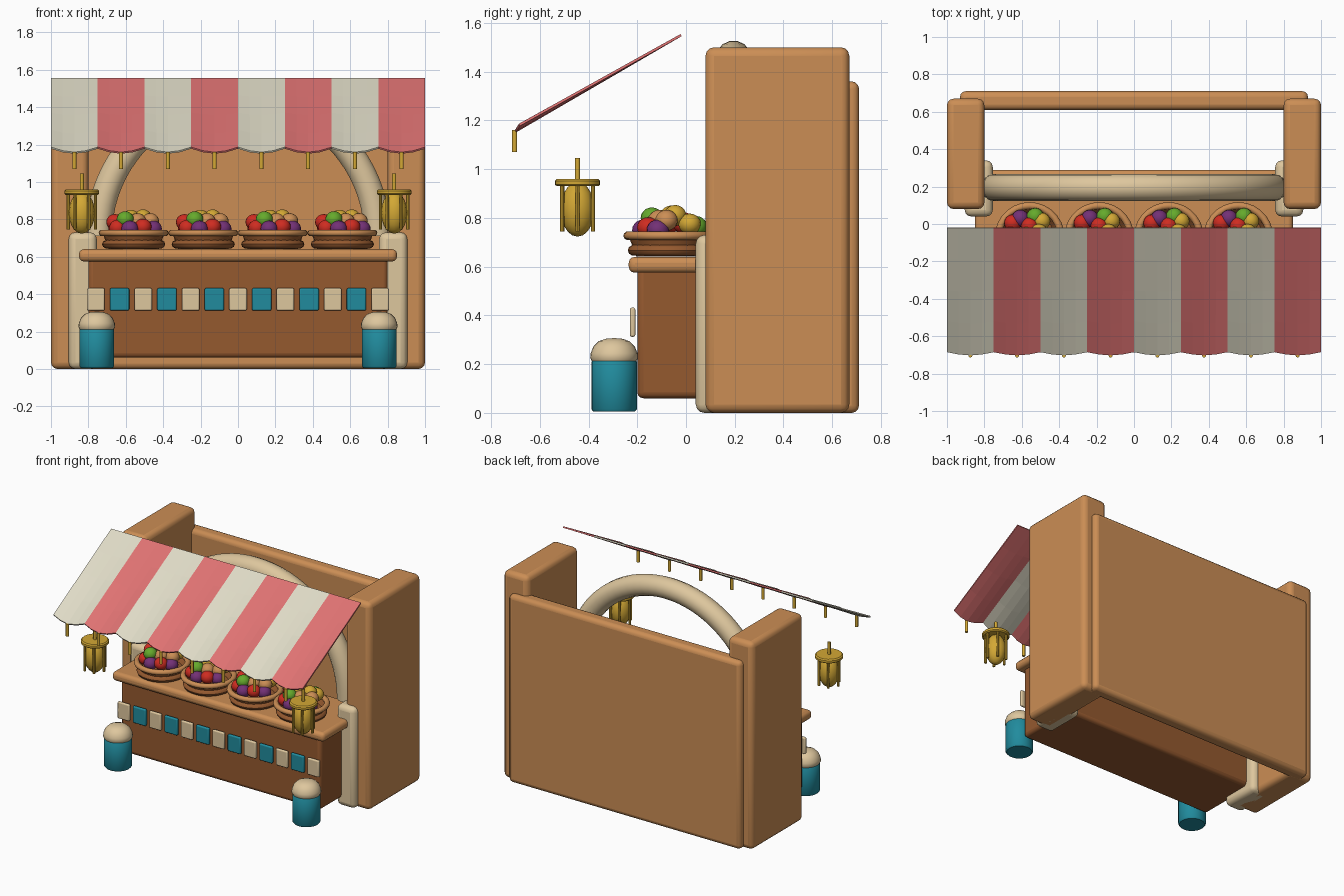
import bpy, bmesh, math
from mathutils import Vector, Matrix

if "Cube" in bpy.data.objects:
    bpy.data.objects.remove(bpy.data.objects["Cube"])


def mat(name, r, g, b):
    m = bpy.data.materials.new(name)
    m.diffuse_color = (r, g, b, 1)
    m.use_nodes = True
    m.node_tree.nodes["Principled BSDF"].inputs["Base Color"].default_value = m.diffuse_color
    return m


TAN = mat("tan wood", .60, .27, .09)
BROWN = mat("dark wood", .30, .10, .028)
CREAM = mat("sandstone cream", .73, .57, .34)
CLOTH = mat("cloth white", .74, .71, .57)
ROSE = mat("cloth red", .74, .17, .17)
TEAL = mat("teal", .015, .26, .34)
GOLD = mat("gold", .65, .39, .035)
RED = mat("fruit red", .62, .025, .015)
PURPLE = mat("fruit purple", .17, .03, .18)
GREEN = mat("fruit green", .13, .40, .025)


def finish(bm, name, mats, bevel=0, seg=3, smooth=True):
    me = bpy.data.meshes.new(name)
    bmesh.ops.recalc_face_normals(bm, faces=bm.faces[:])
    bm.to_mesh(me)
    bm.free()
    ob = bpy.data.objects.new(name, me)
    bpy.context.collection.objects.link(ob)
    for m in mats:
        me.materials.append(m)
    if bevel:
        b = ob.modifiers.new("bevel", 'BEVEL')
        b.width, b.segments, b.limit_method = bevel, seg, 'ANGLE'
    if smooth:
        bpy.ops.object.select_all(action='DESELECT')
        ob.select_set(True)
        bpy.context.view_layer.objects.active = ob
        bpy.ops.object.shade_smooth_by_angle(angle=math.radians(40))
    return ob


def box(name, lo, hi, m, bevel=.02):
    bm = bmesh.new()
    lo, hi = Vector(lo), Vector(hi)
    s = hi - lo
    bmesh.ops.create_cube(bm, size=1, matrix=Matrix.Translation((lo + hi) / 2) @ Matrix.Diagonal((*s, 1)))
    return finish(bm, name, [m], bevel)


def lathe(name, profile, at, m, n=24, closed=False):
    """Revolve (radius, z) points around a vertical axis."""
    bm = bmesh.new()
    pts = [bm.verts.new((r, 0, z)) for r, z in profile]
    edges = [bm.edges.new(p) for p in zip(pts, pts[1:])]
    if closed:
        edges.append(bm.edges.new((pts[-1], pts[0])))
    bmesh.ops.spin(bm, geom=pts + edges, axis=(0, 0, 1), cent=(0, 0, 0), steps=n, angle=math.tau)
    bmesh.ops.remove_doubles(bm, verts=bm.verts[:], dist=.0005)
    bmesh.ops.translate(bm, verts=bm.verts[:], vec=at)
    return finish(bm, name, [m])


def ring(name, major, minor, height, at, m):
    prof = [(major + minor * math.cos(a), height * math.sin(a))
            for a in (math.tau * i / 10 for i in range(10))]
    return lathe(name, prof, at, m, 28, True)


def ball(name, at, size, m, u=16, v=10):
    bm = bmesh.new()
    bmesh.ops.create_uvsphere(bm, u_segments=u, v_segments=v, radius=1,
                              matrix=Matrix.Translation(at) @ Matrix.Diagonal((*size, 1)))
    return finish(bm, name, [m])


# walls and pillars
box("back_wall", (-.93, .61, 0), (.93, .71, 1.36), TAN, .03)
for s, side in ((-1, "left"), (1, "right")):
    a, b = sorted((s * .8, s))
    box(side + "_wall", (a, .08, 0), (b, .67, 1.5), TAN, .035)
    a, b = sorted((s * .755, s * .905))
    box(side + "_pillar", (a, .04, 0), (b, .34, .73), CREAM, .035)

# arch: round tube swept over a half circle
bm = bmesh.new()
circle = bmesh.ops.create_circle(bm, cap_ends=False, radius=.073, segments=14,
                                 matrix=Matrix.Translation((.745, .195, .71)))["verts"]
edges = list({e for v in circle for e in v.link_edges})
bmesh.ops.spin(bm, geom=circle + edges, axis=(0, -1, 0), cent=(0, .195, .71), steps=40, angle=math.pi)
bmesh.ops.holes_fill(bm, edges=[e for e in bm.edges if e.is_boundary], sides=0)
finish(bm, "arch", [CREAM])

# counter
box("counter_body", (-.8, -.2, .06), (.8, .27, .60), BROWN, .025)
box("counter_top", (-.85, -.235, .575), (.85, .29, .64), TAN, .025)

# square flags along the counter front
for i in range(13):
    x = -.76 + i * 1.52 / 12
    w = .052 if i % 2 else .047
    box("flag", (x - w, -.23, .372 - .06), (x + w, -.208, .372 + .06), TEAL if i % 2 else CREAM, .008)

# awning with scalloped striped front edge
bm = bmesh.new()
seg, stripes, rows = 4, 8, 4
grid = []
for i in range(seg * stripes + 1):
    t = (i % seg) / seg
    sag = math.sin(math.pi * t)
    x = -1 + 2 * i / (seg * stripes)
    back = Vector((x, -.02, 1.55))
    front = Vector((x, -.683 - .017 * sag, 1.182 - .027 * sag))
    grid.append([bm.verts.new(back.lerp(front, j / rows)) for j in range(rows + 1)])
for i in range(seg * stripes):
    for j in range(rows):
        f = bm.faces.new((grid[i][j], grid[i][j + 1], grid[i + 1][j + 1], grid[i + 1][j]))
        f.material_index = (i // seg) % 2
awning = finish(bm, "awning", [CLOTH, ROSE], smooth=False)
sol = awning.modifiers.new("thickness", 'SOLIDIFY')
sol.thickness, sol.offset = .01, 0

# tassels below each scallop
for i in range(8):
    x = -.875 + .25 * i
    lathe("tassel", [(0, 1.07), (.011, 1.07), (.011, 1.16), (0, 1.16)], (x, -.703, 0), GOLD, 10)

# hanging lanterns and barrels, mirrored
for s in (-1, 1):
    c = Vector((s * .835, -.445, 0))
    lathe("lantern_rod", [(0, .94), (.011, .94), (.011, 1.045), (0, 1.045)], c, GOLD, 10)
    lathe("lantern_cap", [(0, .93), (.085, .93), (.093, .937), (.093, .952), (.085, .96), (0, .96)], c, GOLD)
    ball("lantern_body", c + Vector((0, 0, .835)), (.07, .07, .112), GOLD)
    for k in range(6):
        a = math.tau * k / 6
        p = c + Vector((math.cos(a) * .073, math.sin(a) * .073, 0))
        lathe("lantern_bar", [(0, .745), (.009, .745), (.009, .94), (0, .94)], p, GOLD, 8)
    c = Vector((s * .755, -.295, 0))
    lathe("barrel", [(0, .005), (.085, .005), (.093, .015), (.093, .21), (.085, .22), (0, .22)], c, TEAL, 28)
    lathe("barrel_lid", [(0, .21), (.09, .21), (.098, .225), (.096, .245), (.085, .272),
                         (.063, .294), (.035, .304), (0, .307)], c, CREAM, 28)

# fruit layout inside one basket: dx, dy, z, colour
FRUIT = [
    (-.085, -.07, .755, RED), (-.02, -.105, .75, PURPLE), (.05, -.085, .76, RED), (.105, -.045, .75, PURPLE),
    (-.045, -.07, .80, GREEN), (.09, -.01, .79, TAN), (.05, .025, .81, GOLD), (-.015, .01, .808, GOLD),
    (-.1, .01, .785, RED), (-.05, .1, .757, PURPLE), (.03, .11, .765, GREEN), (.065, .085, .775, GOLD),
    (-.09, .075, .755, RED), (.02, -.04, .79, TAN), (0, .06, .78, RED),
]

# baskets
for i in range(4):
    c = Vector((-.558 + .372 * i, -.07, 0))
    ring("basket_base", .142, .027, .023, c + Vector((0, 0, .667)), BROWN)
    lathe("basket_bowl", [(0, .642), (.135, .642), (.165, .725), (.155, .725), (.13, .69), (0, .69)], c, BROWN)
    ring("basket_rim", .168, .019, .018, c + Vector((0, 0, .727)), TAN)
    for dx, dy, z, m in FRUIT:
        ball("fruit", c + Vector((dx, dy, z)), (.046, .046, .043), m)
